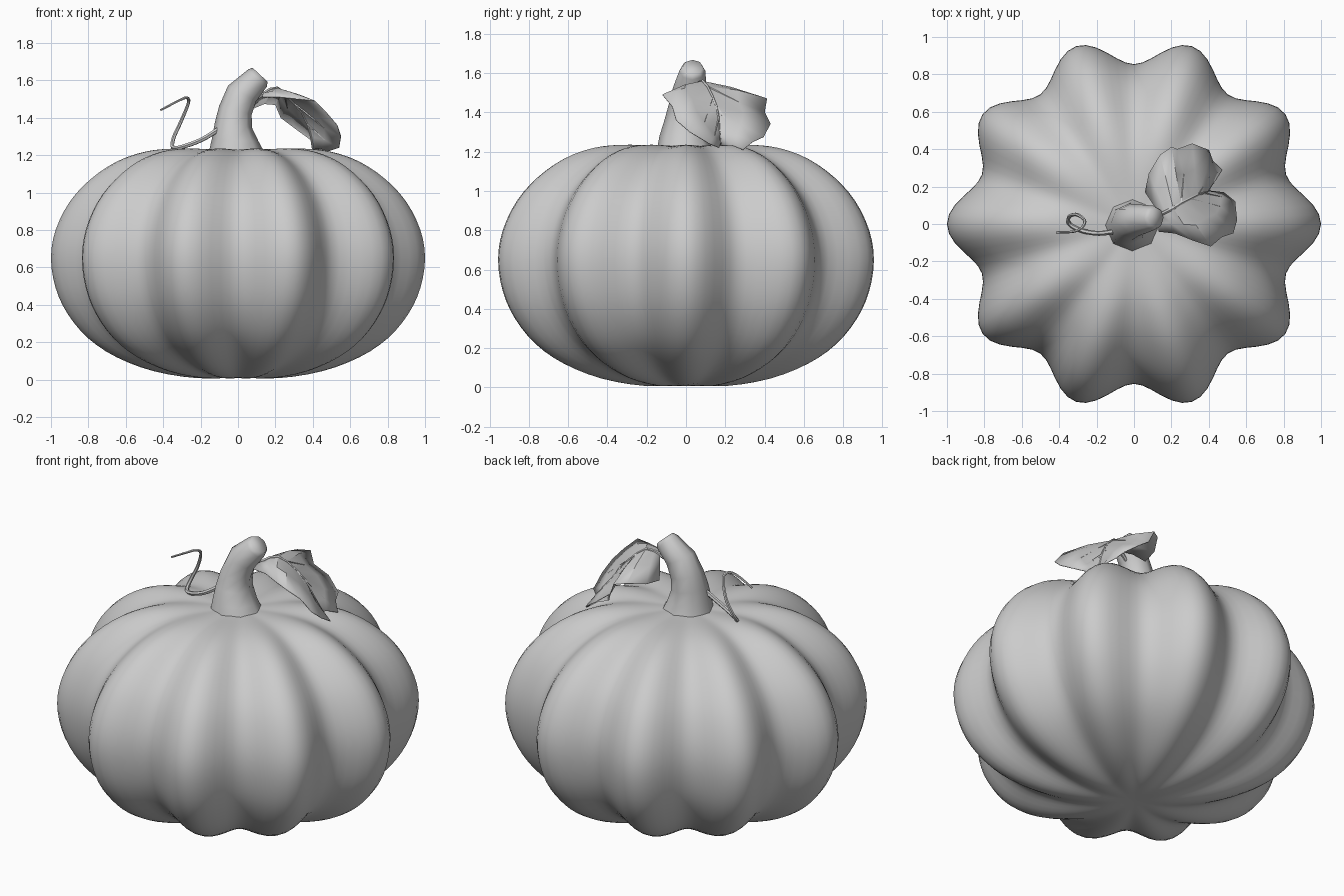
import bpy, bmesh
from math import sin, cos, pi, tau
from mathutils import Vector, Matrix

cube = bpy.data.objects.get("Cube")
if cube:
    bpy.data.objects.remove(cube)

grey = bpy.data.materials.new("plain grey")
grey.use_nodes = True
grey.diffuse_color = (0.6, 0.6, 0.6, 1)
grey.node_tree.nodes["Principled BSDF"].inputs["Base Color"].default_value = (0.6, 0.6, 0.6, 1)


def finish(bm, name, angle):
    bmesh.ops.recalc_face_normals(bm, faces=bm.faces)
    mesh = bpy.data.meshes.new(name)
    bm.to_mesh(mesh)
    bm.free()
    mesh.materials.append(grey)
    obj = bpy.data.objects.new(name, mesh)
    bpy.context.collection.objects.link(obj)
    bpy.ops.object.select_all(action="DESELECT")
    obj.select_set(True)
    bpy.context.view_layer.objects.active = obj
    bpy.ops.object.shade_smooth_by_angle(angle=angle)
    return obj


def loft(bm, rings):
    loops = [[bm.verts.new(p) for p in ring] for ring in rings]
    for a, b in zip(loops, loops[1:]):
        for i in range(len(a)):
            j = (i + 1) % len(a)
            bm.faces.new((a[i], a[j], b[j], b[i]))
    bm.faces.new(loops[0][::-1])
    bm.faces.new(loops[-1])


def smooth_path(points, steps):
    """Catmull-Rom path through the points."""
    pts = [Vector(p) for p in points]
    pts = [2 * pts[0] - pts[1]] + pts + [2 * pts[-1] - pts[-2]]
    path = []
    for a, b, c, d in zip(pts, pts[1:], pts[2:], pts[3:]):
        for k in range(steps):
            t = k / steps
            path.append(0.5 * (2 * b + (c - a) * t + (2 * a - 5 * b + 4 * c - d) * t * t
                               + (3 * b - a - 3 * c + d) * t ** 3))
    return path + [pts[-2]]


def tube(bm, path, r0, r1, sides=6):
    path = [Vector(p) for p in path]
    n = len(path) - 1
    side, rings = None, []
    for i, p in enumerate(path):
        d = (path[min(i + 1, n)] - path[max(i - 1, 0)]).normalized()
        side = d.orthogonal() if side is None else side - d * side.dot(d)
        side.normalize()
        up = d.cross(side)
        r = r0 + (r1 - r0) * i / n
        rings.append([p + r * (cos(tau * k / sides) * side + sin(tau * k / sides) * up)
                      for k in range(sides)])
    loft(bm, rings)


# Pumpkin body: ten lobes swept around a squashed profile, grooves fading at the poles
profile = [(0.02, 0.012), (0.22, 0.008), (0.45, 0.045), (0.65, 0.12), (0.8, 0.22), (0.91, 0.35),
           (0.975, 0.49), (1, 0.65), (0.975, 0.8), (0.9, 0.95), (0.79, 1.07),
           (0.65, 1.165), (0.5, 1.218), (0.35, 1.235), (0.18, 1.232), (0.02, 1.228)]
bm = bmesh.new()
rings = []
for p in smooth_path([(r, 0, z) for r, z in profile], 3):
    ring = []
    for k in range(120):
        a = tau * k / 120
        groove = (1 - cos(10 * a)) / 2
        r = p.x * (1 - 0.145 * groove)
        dip = 0.025 * groove * (p.z - 0.62) / 0.62 * sin(pi * min(p.x, 1) ** 2)
        ring.append((r * cos(a), r * sin(a), p.z - dip))
    rings.append(ring)
loft(bm, rings)
finish(bm, "pumpkin_body", 1.2)

# Stem: leaning eight-sided stalk, flared at the foot and rounded at the tip
bm = bmesh.new()
rings = []
for x, y, z, rx, ry, tilt in [(-0.005, -0.005, 1.2, 0.155, 0.145, 0), (-0.015, -0.01, 1.28, 0.125, 0.125, 0.05),
                              (-0.025, 0, 1.36, 0.1, 0.11, 0.12), (-0.014, 0.01, 1.44, 0.09, 0.098, 0.25),
                              (0.022, 0.02, 1.53, 0.086, 0.085, 0.5), (0.104, 0.032, 1.612, 0.068, 0.066, 0.75),
                              (0.118, 0.034, 1.63, 0.055, 0.052, 0.75)]:
    turn = Matrix.Rotation(tilt, 3, "Y")
    rings.append([Vector((x, y, z)) + turn @ Vector((rx * cos(tau * k / 8), ry * sin(tau * k / 8), 0))
                  for k in range(8)])
loft(bm, rings)
finish(bm, "stem", 1.3)

# Curling tendril
curl = [(-0.1, -0.04, 1.34), (-0.19, -0.05, 1.285), (-0.28, -0.035, 1.25), (-0.345, 0, 1.24),
        (-0.345, 0.04, 1.29), (-0.305, 0.05, 1.38), (-0.265, 0.02, 1.48),
        (-0.275, -0.015, 1.507), (-0.32, -0.04, 1.49), (-0.415, -0.045, 1.44)]
bm = bmesh.new()
tube(bm, smooth_path(curl, 5), 0.014, 0.006)
finish(bm, "tendril", 1)

# Drooping leaf: two jagged halves fanned from the midrib
rib = [Vector(p) for p in [(0.14, 0.05, 1.53), (0.17, 0.065, 1.55), (0.21, 0.085, 1.558), (0.25, 0.11, 1.53),
                           (0.3, 0.135, 1.48), (0.34, 0.155, 1.43), (0.37, 0.165, 1.37),
                           (0.39, 0.17, 1.3), (0.4, 0.178, 1.23)]]
near = [(0.13, -0.04, 1.51), (0.22, -0.05, 1.51), (0.32, -0.09, 1.5), (0.41, -0.12, 1.49), (0.47, -0.07, 1.43),
        (0.53, -0.05, 1.36), (0.55, 0.02, 1.3), (0.54, 0.12, 1.24), (0.48, 0.168, 1.22)]
far = [(0.06, 0.17, 1.44), (0.08, 0.27, 1.45), (0.14, 0.37, 1.475), (0.2, 0.412, 1.47), (0.23, 0.4, 1.4),
       (0.31, 0.43, 1.34), (0.4, 0.395, 1.275), (0.42, 0.34, 1.25), (0.47, 0.29, 1.21)]
bm = bmesh.new()
ridge = [bm.verts.new(p) for p in rib]
for edge in (near, far):
    outer = [bm.verts.new(p) for p in edge]
    middle = [bm.verts.new((a + Vector(b)) / 2 + Vector((0, 0, 0.012))) for a, b in zip(rib, edge)]
    for a, b in ((ridge, middle), (middle, outer)):
        for i in range(len(a) - 1):
            bm.faces.new((a[i], a[i + 1], b[i + 1], b[i]))
leaf = finish(bm, "leaf", 0.4)
thick = leaf.modifiers.new("thickness", "SOLIDIFY")
thick.thickness = 0.004
thick.offset = 0

# Leaf stalk, midrib and side veins
bm = bmesh.new()
tube(bm, [(0.04, 0.02, 1.47)] + rib, 0.012, 0.005)
for edge, i, j in ((near, 4, 6), (near, 6, 7), (far, 3, 4), (far, 5, 7)):
    tube(bm, [rib[i], (rib[j] + Vector(edge[j])) / 2 + Vector((0, 0, 0.012))], 0.007, 0.003, 4)
finish(bm, "leaf_veins", 1)
